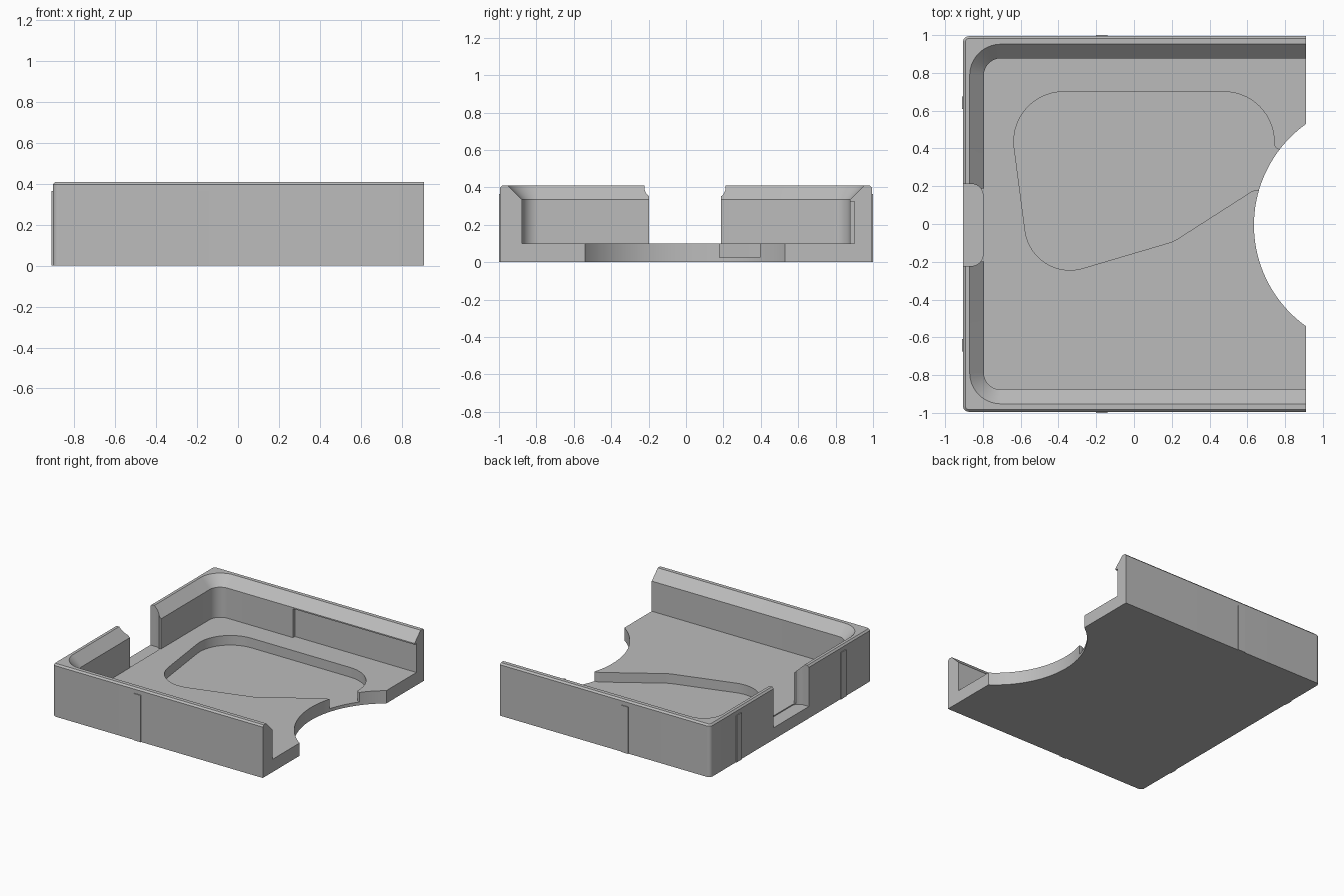
import bpy, bmesh, math
from mathutils import Vector

cube = bpy.data.objects.get("Cube")
if cube:
    bpy.data.objects.remove(cube, do_unlink=True)

grey = bpy.data.materials.new("light_grey")
grey.use_nodes = True
colour = (0.5, 0.5, 0.5, 1)
grey.diffuse_color = colour
grey.node_tree.nodes["Principled BSDF"].inputs["Base Color"].default_value = colour


def rounded(corners, steps=14):
    """Outline from (x, y, tangent length) corners, each rounded by an arc."""
    out = []
    for i, (x, y, t) in enumerate(corners):
        p = Vector((x, y))
        if t == 0:
            out.append(p)
            continue
        u = (Vector(corners[i - 1][:2]) - p).normalized()
        v = (Vector(corners[(i + 1) % len(corners)][:2]) - p).normalized()
        half = u.angle(v) / 2
        centre = p + (u + v).normalized() * t / math.cos(half)
        a, b = p + u * t - centre, p + v * t - centre
        sweep = a.angle(b)
        for k in range(steps + 1):
            f = k / steps
            out.append(centre + (a * math.sin((1 - f) * sweep) + b * math.sin(f * sweep)) / math.sin(sweep))
    return out


def loft(name, rings):
    """Closed solid through a stack of (outline, height) rings."""
    bm = bmesh.new()
    loops = [[bm.verts.new((p[0], p[1], z)) for p in ring] for ring, z in rings]
    n = len(loops[0])
    for low, high in zip(loops, loops[1:]):
        for i in range(n):
            j = (i + 1) % n
            bm.faces.new((low[i], low[j], high[j], high[i]))
    bm.faces.new(loops[0])
    bm.faces.new(loops[-1])
    bmesh.ops.recalc_face_normals(bm, faces=bm.faces)
    mesh = bpy.data.meshes.new(name)
    bm.to_mesh(mesh)
    bm.free()
    mesh.materials.append(grey)
    obj = bpy.data.objects.new(name, mesh)
    bpy.context.collection.objects.link(obj)
    return obj


def prism(name, outline, z0, z1):
    return loft(name, [(outline, z0), (outline, z1)])


def box(name, x0, x1, y0, y1, z0, z1):
    return prism(name, [(x0, y0), (x1, y0), (x1, y1), (x0, y1)], z0, z1)


def u_shape(x, half, r, end):
    """Rectangle with its two left corners rounded."""
    return rounded([(end, half, 0), (x, half, r), (x, -half, r), (end, -half, 0)])


# Tray block with a chamfered rim
body = u_shape(-0.905, 0.994, 0.03, 0.91)
rim = u_shape(-0.893, 0.982, 0.018, 0.91)
tray = loft("tray", [(body, 0), (body, 0.397), (rim, 0.41)])

# Main cavity, flared at the top and open on one end
inner = u_shape(-0.795, 0.877, 0.09, 1.1)
flare = u_shape(-0.895, 0.977, 0.19, 1.1)
cavity = loft("cavity_cutter", [(inner, 0.1), (inner, 0.335), (flare, 0.435)])

# Shallow rounded pool in the floor, running out to the finger cutout
pool_outline = rounded([
    (-0.673, 0.70, 0.3), (0.742, 0.70, 0.265), (0.742, 0.395, 0.03), (0.9, 0.395, 0),
    (0.9, 0.18, 0), (0.635, 0.18, 0.02), (0.21, -0.092, 0.03), (-0.54, -0.314, 0.28)])
pool = prism("pool_cutter", pool_outline, 0.025, 0.2)

# Round finger cutout through the floor
circle = [(1.293 + 0.658 * math.cos(a), -0.006 + 0.658 * math.sin(a))
          for a in (math.tau * k / 128 for k in range(128))]
finger = prism("finger_cutter", circle, -0.1, 0.2)

# Notch through the end wall, with rounded inner corners
notch_outline = rounded([(-1.1, 0.212, 0), (-1.1, -0.222, 0), (-0.8, -0.222, 0.06), (-0.8, 0.212, 0.06)])
notch = prism("notch_cutter", notch_outline, 0.092, 0.6)
passage = box("notch_passage_cutter", -1.1, -0.7, -0.198, 0.187, 0.1, 0.6)

# Undercut groove in the back wall
groove = box("groove_cutter", -0.14, 1.1, 0.8, 0.9, 0.1, 0.325)

cutters = [cavity, pool, finger, notch, passage, groove]
for cutter in cutters:
    cutter.hide_render = True
    mod = tray.modifiers.new(cutter.name, "BOOLEAN")
    mod.operation = "DIFFERENCE"
    mod.solver = "EXACT"
    mod.object = cutter
bpy.context.view_layer.update()
result = bpy.data.meshes.new_from_object(tray.evaluated_get(bpy.context.evaluated_depsgraph_get()))
tray.modifiers.clear()
tray.data = result
for cutter in cutters:
    bpy.data.objects.remove(cutter, do_unlink=True)

# Thin ribs on the outer walls
for side, name in ((-1, "front"), (1, "back")):
    y0, y1 = sorted((side * 0.98, side * 1.0))
    box(name + "_rib", -0.2, -0.14, y0, y1, 0, 0.365)
    y0, y1 = sorted((side * 0.61, side * 0.675))
    box(name + "_end_rib", -0.911, -0.89, y0, y1, 0, 0.365)

# Smooth curved walls, crisp edges
bpy.ops.object.select_all(action="DESELECT")
tray.select_set(True)
bpy.context.view_layer.objects.active = tray
bpy.ops.object.shade_smooth_by_angle(angle=math.radians(25))
